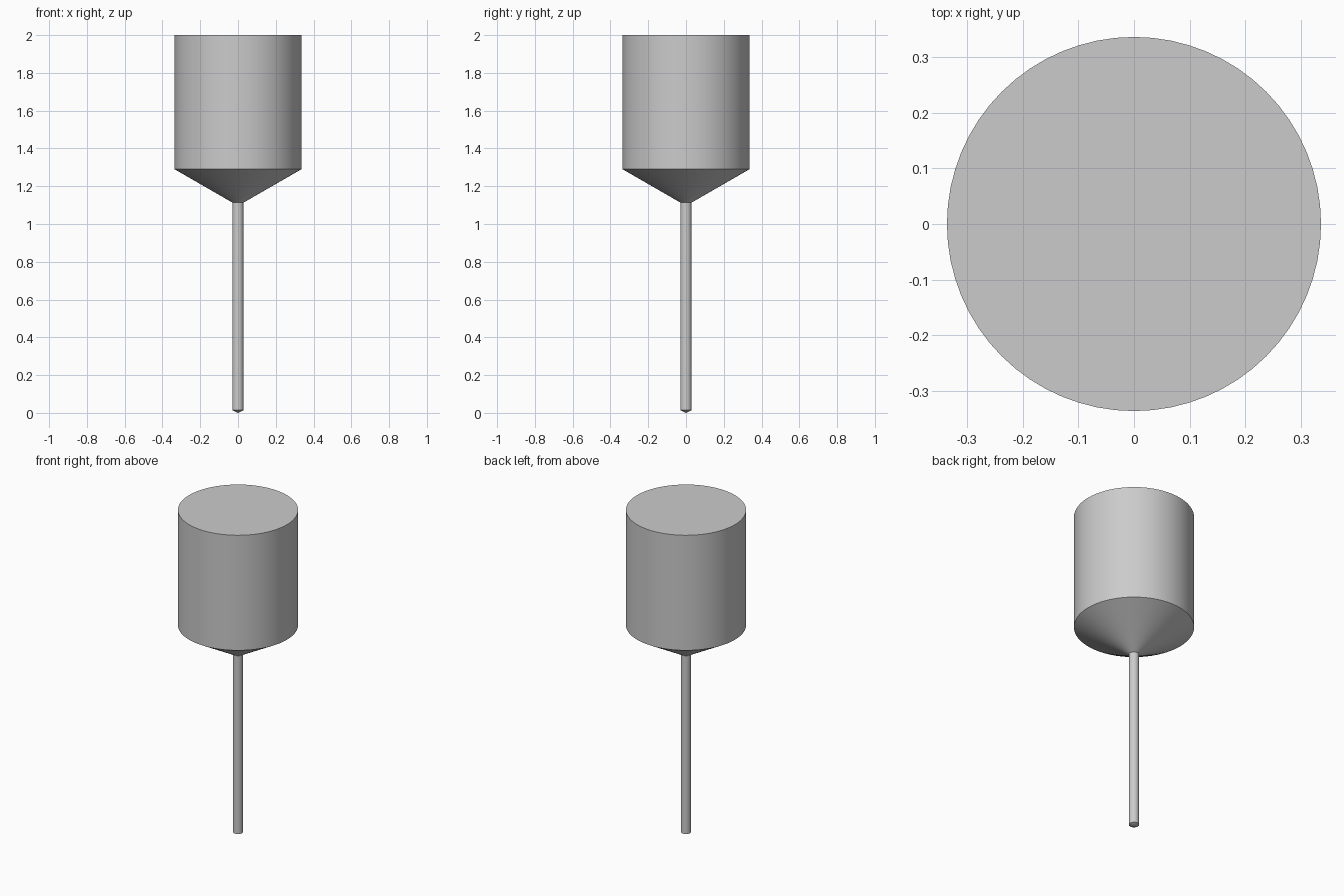
import bpy
import bmesh
import math

cube = bpy.data.objects.get("Cube")
if cube:
    bpy.data.objects.remove(cube, do_unlink=True)

SIDES = 64
BODY_R, STEM_R = 0.336, 0.029
TIP_Z, NECK_Z, SHOULDER_Z, TOP_Z = 0.014, 1.113, 1.29, 2.0

grey = bpy.data.materials.new("plain grey")
grey.use_nodes = True
colour = (0.6, 0.6, 0.6, 1)
grey.diffuse_color = colour
grey.node_tree.nodes["Principled BSDF"].inputs["Base Color"].default_value = colour


def lathe(name, profile):
    """Revolve a (radius, height) profile around the z axis."""
    bm = bmesh.new()
    verts = [bm.verts.new((r, 0, z)) for r, z in profile]
    edges = [bm.edges.new(pair) for pair in zip(verts, verts[1:])]
    bmesh.ops.spin(bm, geom=verts + edges, cent=(0, 0, 0), axis=(0, 0, 1),
                   angle=math.tau, steps=SIDES, use_merge=True)
    bmesh.ops.remove_doubles(bm, verts=bm.verts, dist=0.0001)
    bmesh.ops.recalc_face_normals(bm, faces=bm.faces)
    mesh = bpy.data.meshes.new(name)
    bm.to_mesh(mesh)
    bm.free()
    mesh.materials.append(grey)
    obj = bpy.data.objects.new(name, mesh)
    bpy.context.collection.objects.link(obj)
    bpy.ops.object.select_all(action="DESELECT")
    obj.select_set(True)
    bpy.context.view_layer.objects.active = obj
    bpy.ops.object.shade_smooth_by_angle(angle=math.radians(20))
    return obj


# Round head with its conical underside, closed by a flat top
lathe("head", [(STEM_R, NECK_Z), (BODY_R, SHOULDER_Z), (BODY_R, TOP_Z), (0, TOP_Z)])

# Thin stem ending in a shallow cone
lathe("stem", [(0, 0), (STEM_R, TIP_Z), (STEM_R, NECK_Z)])
